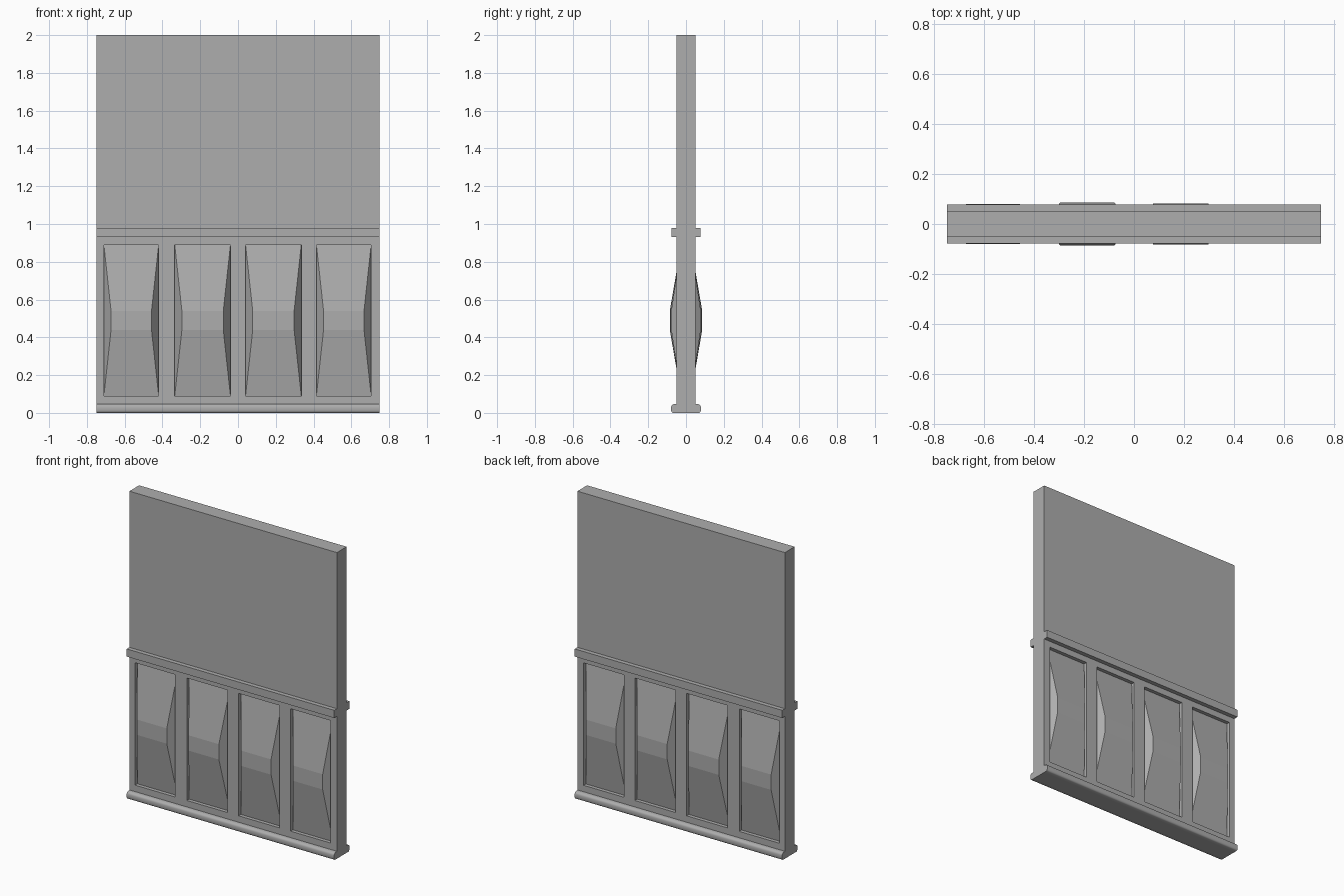
import bpy, bmesh

cube = bpy.data.objects.get("Cube")
if cube:
    bpy.data.objects.remove(cube, do_unlink=True)

GREY = (0.42, 0.42, 0.42, 1.0)
grey = bpy.data.materials.new("plain grey")
grey.use_nodes = True
grey.diffuse_color = GREY
grey.node_tree.nodes["Principled BSDF"].inputs["Base Color"].default_value = GREY

HALF_W, HALF_T, TOP = 0.75, 0.05, 2.0
FLOOR = 0.026                      # half thickness at the bottom of a pocket
Z_LOW, Z_HIGH = 0.09, 0.89
POCKETS = [(-0.71, -0.42), (-0.335, -0.04), (0.04, 0.335), (0.415, 0.705)]
CRESTS = [0.081, 0.086, 0.083, 0.078]


def finish(name, bm):
    """Turn one half into an object and mirror it front to back."""
    bmesh.ops.remove_doubles(bm, verts=bm.verts, dist=1e-5)
    bmesh.ops.recalc_face_normals(bm, faces=bm.faces)
    mesh = bpy.data.meshes.new(name)
    bm.to_mesh(mesh)
    bm.free()
    mesh.materials.append(grey)
    obj = bpy.data.objects.new(name, mesh)
    bpy.context.collection.objects.link(obj)
    mod = obj.modifiers.new("front to back", 'MIRROR')
    mod.use_axis = (False, True, False)
    mod.use_clip = True
    return obj


def quad(bm, *points):
    return bm.faces.new([bm.verts.new(p) for p in points])


# Wall slab with four open pockets
bm = bmesh.new()
xs = [-HALF_W] + [x for pair in POCKETS for x in pair] + [HALF_W]
zs = [0, Z_LOW, Z_HIGH, TOP]
for i, (x0, x1) in enumerate(zip(xs, xs[1:])):
    for j, (z0, z1) in enumerate(zip(zs, zs[1:])):
        if j == 1 and i % 2 == 1:
            # pocket walls
            ring = [(x0, z0), (x1, z0), (x1, z1), (x0, z1)]
            for a, b in zip(ring, ring[1:] + ring[:1]):
                quad(bm, (a[0], -HALF_T, a[1]), (b[0], -HALF_T, b[1]),
                     (b[0], -FLOOR, b[1]), (a[0], -FLOOR, a[1]))
        else:
            quad(bm, (x0, -HALF_T, z0), (x1, -HALF_T, z0),
                 (x1, -HALF_T, z1), (x0, -HALF_T, z1))
    # bottom and top edges
    for z in (0, TOP):
        quad(bm, (x0, -HALF_T, z), (x1, -HALF_T, z), (x1, 0, z), (x0, 0, z))
# side edges
for x in (-HALF_W, HALF_W):
    for z0, z1 in zip(zs, zs[1:]):
        quad(bm, (x, -HALF_T, z0), (x, -HALF_T, z1), (x, 0, z1), (x, 0, z0))
finish("wall_slab", bm)

# Raised fields: each slopes up from the pocket floor to a flat crest
for n, ((x0, x1), crest) in enumerate(zip(POCKETS, CRESTS), 1):
    bm = bmesh.new()
    low = [bm.verts.new((x, -FLOOR, z)) for x, z in
           ((x0, Z_LOW), (x1, Z_LOW), (x1, Z_HIGH), (x0, Z_HIGH))]
    a, b = x0 + 0.038, x1 - 0.038
    high = [bm.verts.new((x, -crest, z)) for x, z in
            ((a, 0.44), (b, 0.44), (b, 0.54), (a, 0.54))]
    bm.faces.new(high)
    for i in range(4):
        k = (i + 1) % 4
        bm.faces.new((low[i], low[k], high[k], high[i]))
    finish(f"raised_field_{n}", bm)


def moulding(name, profile):
    """Sweep a (depth, height) profile along the wall."""
    bm = bmesh.new()
    ends = [[bm.verts.new((x, -y, z)) for y, z in profile]
            for x in (-HALF_W, HALF_W)]
    for end in ends:
        bm.faces.new(end)
    for i in range(len(profile)):
        k = (i + 1) % len(profile)
        bm.faces.new((ends[0][i], ends[0][k], ends[1][k], ends[1][i]))
    return finish(name, bm)


# Chair rail
moulding("chair_rail", [(HALF_T, 0.93), (0.078, 0.93), (0.078, 0.98), (HALF_T, 0.98)])

# Baseboard with rounded edges
base = moulding("baseboard", [(HALF_T, 0), (0.07, 0), (0.076, 0.004), (0.079, 0.012),
                              (0.079, 0.032), (0.076, 0.04), (0.069, 0.045),
                              (0.06, 0.047), (HALF_T, 0.048)])
bpy.ops.object.select_all(action='DESELECT')
base.select_set(True)
bpy.context.view_layer.objects.active = base
bpy.ops.object.shade_smooth_by_angle(angle=0.8)
